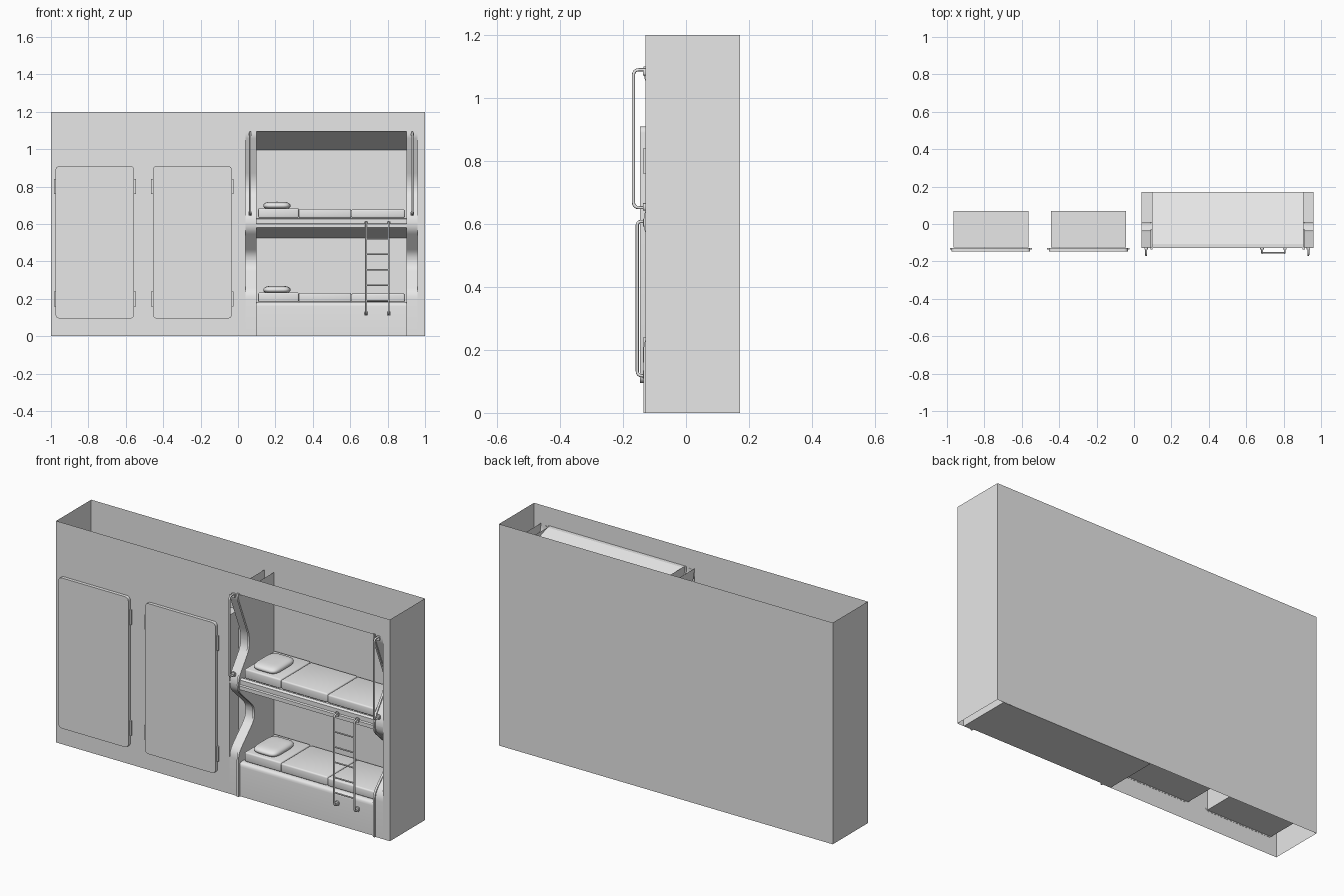
import bpy, bmesh, math
from mathutils import Vector

cube = bpy.data.objects.get("Cube")
if cube:
    bpy.data.objects.remove(cube, do_unlink=True)

grey = bpy.data.materials.new("plain_grey")
grey.use_nodes = True
COLOUR = (0.8, 0.8, 0.8, 1)
grey.diffuse_color = COLOUR
grey.node_tree.nodes["Principled BSDF"].inputs["Base Color"].default_value = COLOUR

FRONT, BACK, TOP = -0.128, 0.172, 1.2
BED_L, BED_R = 0.095, 0.905      # inner sides of the bunk bay
BAY_L, BAY_R = 0.04, 0.96        # outer sides of the bunk bay


def finish(name, bm, smooth=False, recalc=True):
    if recalc:
        bmesh.ops.recalc_face_normals(bm, faces=bm.faces)
    mesh = bpy.data.meshes.new(name)
    bm.to_mesh(mesh)
    bm.free()
    obj = bpy.data.objects.new(name, mesh)
    bpy.context.collection.objects.link(obj)
    mesh.materials.append(grey)
    if smooth:
        bpy.ops.object.select_all(action='DESELECT')
        obj.select_set(True)
        bpy.context.view_layer.objects.active = obj
        bpy.ops.object.shade_smooth_by_angle(angle=math.radians(35))
    return obj


def box(name, x, y, z, bevel=0.0, segments=3, axis=None):
    """Box from three ranges; axis limits the bevel to edges along it."""
    bm = bmesh.new()
    bmesh.ops.create_cube(bm, size=1)
    for v in bm.verts:
        v.co = [(r[0] + r[1]) / 2 + c * (r[1] - r[0]) for c, r in zip(v.co, (x, y, z))]
    if bevel:
        edges = [e for e in bm.edges if axis is None
                 or abs((e.verts[0].co - e.verts[1].co).normalized()[axis]) > 0.9]
        bmesh.ops.bevel(bm, geom=edges, offset=bevel, segments=segments,
                        affect='EDGES', profile=0.5)
    return finish(name, bm, smooth=bool(bevel))


def extrude_x(name, profile, x0, x1, caps=True, skip=(), smooth=False):
    """Sweep a closed (y, z) profile along x, leaving out the skipped sides."""
    bm = bmesh.new()
    a, b = [[bm.verts.new((x, y, z)) for y, z in profile] for x in (x0, x1)]
    n = len(profile)
    for i in range(n):
        if i not in skip:
            j = (i + 1) % n
            bm.faces.new((a[i], a[j], b[j], b[i]))
    if caps:
        bm.faces.new(a)
        bm.faces.new(b)
    return finish(name, bm, smooth)


def rounded(points, radius, steps=4):
    """Replace the inner corners of a path with small arcs."""
    pts = [Vector(p) for p in points]
    out = [pts[0]]
    for p, q, r in zip(pts, pts[1:], pts[2:]):
        d = min(radius, (p - q).length * 0.48, (r - q).length * 0.48)
        s, e = q + (p - q).normalized() * d, q + (r - q).normalized() * d
        for i in range(steps + 1):
            t = i / steps
            out.append(s * (1 - t) ** 2 + q * 2 * t * (1 - t) + e * t * t)
    return out + [pts[-1]]


def tube(name, points, radius=0.005, corner=0.025):
    curve = bpy.data.curves.new(name, 'CURVE')
    curve.dimensions = '3D'
    curve.bevel_depth, curve.bevel_resolution = radius, 2
    curve.use_fill_caps = True
    path = rounded(points, corner)
    spline = curve.splines.new('POLY')
    spline.points.add(len(path) - 1)
    for sp, p in zip(spline.points, path):
        sp.co = (*p, 1)
    curve.materials.append(grey)
    obj = bpy.data.objects.new(name, curve)
    bpy.context.collection.objects.link(obj)


def flange(name, x, z):
    box(name, (x - 0.01, x + 0.01), (FRONT - 0.008, FRONT + 0.002),
        (z - 0.012, z + 0.012), 0.006, 2, axis=1)


# Wall shell, open at the top and bottom, with an opening for the bunk bay
bm = bmesh.new()
outline = [(-1, 0), (BAY_L, 0), (BAY_L, 1.1), (BAY_R, 1.1), (BAY_R, 0),
           (1, 0), (1, TOP), (-1, TOP)]
bm.faces.new([bm.verts.new((x, FRONT, z)) for x, z in outline])
for p, q in (((1, FRONT), (1, BACK)), ((1, BACK), (-1, BACK)), ((-1, BACK), (-1, FRONT))):
    bm.faces.new([bm.verts.new(c) for c in
                  ((*p, 0), (*q, 0), (*q, TOP), (*p, TOP))])
finish("wall_shell", bm, recalc=False)

# Lockers with rounded doors and hinges
for name, x0, x1 in (("outer", -0.975, -0.555), ("inner", -0.455, -0.033)):
    box(name + "_locker_box", (x0 + 0.01, x1 - 0.01), (FRONT + 0.002, 0.07), (0.1, 0.9))
    box(name + "_locker_door", (x0, x1), (-0.146, FRONT + 0.001), (0.095, 0.91),
        0.02, 4, axis=1)
    for hx in (x0 - 0.004, x1 + 0.004):
        for hz in (0.2, 0.8):
            box(name + "_hinge", (hx - 0.005, hx + 0.005), (-0.137, FRONT + 0.001),
                (hz - 0.04, hz + 0.04))

# Hollow bunk columns with notched fronts
notched = rounded([(FRONT, 0, 0), (FRONT, 0.235, 0), (0.008, 0.37, 0), (0.008, 0.44, 0),
                   (FRONT, 0.57, 0), (FRONT, 0.64, 0), (-0.034, 0.77, 0),
                   (-0.034, 0.84, 0), (FRONT, 1.07, 0), (FRONT, 1.1, 0)], 0.035)
front = [(p.x, p.y) for p in notched]
column = front + [(BACK - 0.001, 1.1), (BACK - 0.001, 0)]
open_sides = (len(front) - 1, len(front))
# Raised lip that follows the inner edge of each column
lip = [(y - 0.007, z) for y, z in front] + [(y + 0.004, z) for y, z in reversed(front)]
for side, outer, inner, sign in (("right", BAY_L, BED_L, 1), ("left", BAY_R, BED_R, -1)):
    extrude_x(side + "_column", column, outer, inner, skip=open_sides, smooth=True)
    extrude_x(side + "_column_lip", lip, inner - sign * 0.008, inner + sign * 0.003,
              smooth=True)

# Sloped ceiling over the top bunk
extrude_x("bunk_ceiling", [(FRONT, 1.1), (-0.107, 1.1), (BACK - 0.001, 1.0),
                           (BACK - 0.001, 0.995), (-0.107, 1.094), (FRONT, 1.094)],
          BED_L, BED_R)

# Upper deck with sloped underside and stepped rail
extrude_x("upper_deck", [(-0.115, 0.575), (FRONT, 0.58), (FRONT, 0.6), (-0.118, 0.603),
                         (-0.118, 0.627), (-0.108, 0.632), (-0.1, 0.632), (-0.1, 0.622),
                         (BACK - 0.001, 0.622), (BACK - 0.001, 0.525)], BED_L, BED_R)

# Lower bed base with a rounded front top edge
base = rounded([(FRONT + 0.006, 0, 0), (FRONT + 0.006, 0.182, 0), (BACK - 0.001, 0.182, 0),
                (BACK - 0.001, 0, 0)], 0.022)
extrude_x("lower_bed_base", [(p.x, p.y) for p in base], BED_L, BED_R, smooth=True)

# Bedding: three mattress cushions and a pillow on each bunk
for bunk, z in (("lower", 0.182), ("upper", 0.632)):
    for x0, x1, height in ((0.108, 0.325, 0.052), (0.325, 0.605, 0.049), (0.605, 0.892, 0.046)):
        box(bunk + "_mattress_cushion", (x0, x1), (-0.1, 0.16), (z, z + height), 0.008, 3)
    bm = bmesh.new()
    bmesh.ops.create_uvsphere(bm, u_segments=32, v_segments=16, radius=1)
    for v in bm.verts:
        # Squared-off flattened sphere
        squared = [math.copysign(abs(c) ** 0.45, c) for c in v.co[:2]]
        v.co = (0.208 + 0.073 * squared[0], 0.01 + 0.095 * squared[1],
                z + 0.066 + 0.021 * v.co.z)
    finish(bunk + "_pillow", bm, smooth=True)

# Grab handles beside the top bunk
for side, x in (("right", 0.065), ("left", 0.932)):
    tube(side + "_grab_handle", [(x, FRONT, 1.09), (x, -0.167, 1.09),
                                 (x, -0.167, 0.652), (x, FRONT, 0.652)])
    for z in (0.655, 1.083):
        flange(side + "_handle_flange", x, z)

# Ladder
LADDER_X = (0.685, 0.806)
for x in LADDER_X:
    tube("ladder_rail", [(x, FRONT, 0.608), (x, -0.155, 0.608),
                         (x, -0.155, 0.118), (x, FRONT + 0.006, 0.118)])
    for z in (0.122, 0.604):
        flange("ladder_flange", x, z)
for i in range(5):
    z = 0.19 + i * 0.0825
    tube("ladder_rung", [(LADDER_X[0], -0.155, z), (LADDER_X[1], -0.155, z)], 0.004)
